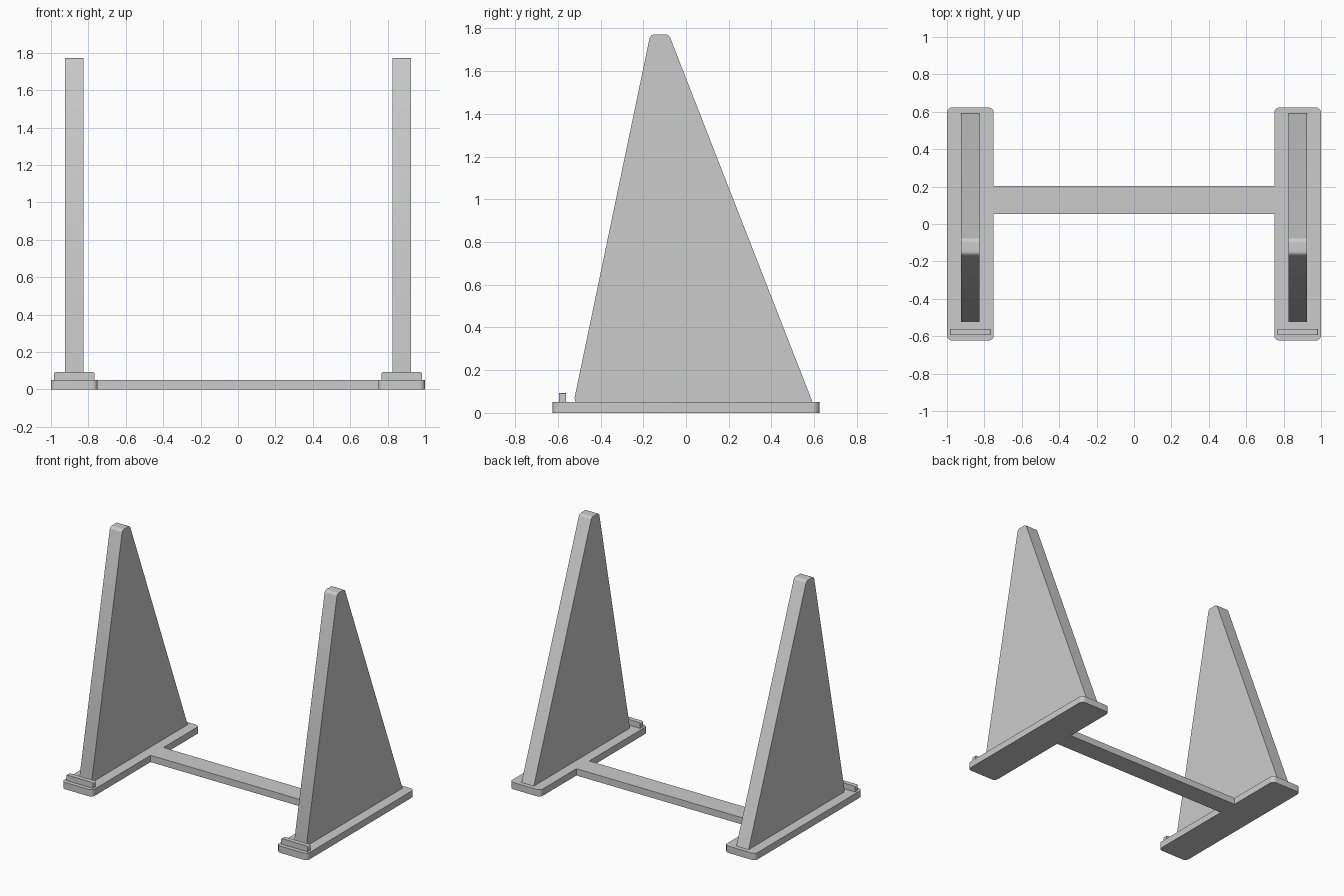
import bpy
import bmesh
import math
from mathutils import Vector

cube = bpy.data.objects.get("Cube")
if cube:
    bpy.data.objects.remove(cube, do_unlink=True)

grey = bpy.data.materials.new("plain grey")
grey.use_nodes = True
colour = (0.6, 0.6, 0.6, 1)
grey.diffuse_color = colour
grey.node_tree.nodes["Principled BSDF"].inputs["Base Color"].default_value = colour


def rounded(points, radii, steps=6):
    """Round each corner of a polygon with a tangent arc."""
    outline = []
    for i, (point, radius) in enumerate(zip(points, radii)):
        p = Vector(point)
        if radius == 0:
            outline.append(p)
            continue
        a = (Vector(points[i - 1]) - p).normalized()
        b = (Vector(points[(i + 1) % len(points)]) - p).normalized()
        half = a.angle(b) / 2
        centre = p + (a + b).normalized() * radius / math.sin(half)
        start = p + a * radius / math.tan(half) - centre
        end = p + b * radius / math.tan(half) - centre
        for k in range(steps + 1):
            spoke = start.lerp(end, k / steps).normalized()
            outline.append(centre + spoke * radius)
    return outline


def prism(name, outline, depth):
    """Extrude a closed outline along a vector."""
    bm = bmesh.new()
    face = bm.faces.new([bm.verts.new(p) for p in outline])
    new = bmesh.ops.extrude_face_region(bm, geom=[face])["geom"]
    verts = [v for v in new if isinstance(v, bmesh.types.BMVert)]
    bmesh.ops.translate(bm, verts=verts, vec=depth)
    bmesh.ops.recalc_face_normals(bm, faces=bm.faces)
    mesh = bpy.data.meshes.new(name)
    bm.to_mesh(mesh)
    bm.free()
    mesh.materials.append(grey)
    obj = bpy.data.objects.new(name, mesh)
    bpy.context.collection.objects.link(obj)
    bpy.ops.object.select_all(action="DESELECT")
    obj.select_set(True)
    bpy.context.view_layer.objects.active = obj
    bpy.ops.object.shade_smooth_by_angle(angle=math.radians(30))


def slab(name, x, y, z, radius=0):
    """Upright block with rounded vertical edges."""
    corners = [(x[0], y[0], z[0]), (x[1], y[0], z[0]),
               (x[1], y[1], z[0]), (x[0], y[1], z[0])]
    prism(name, rounded(corners, [radius] * 4), (0, 0, z[1] - z[0]))


FOOT = 0.05
for side, sx in (("left", 1), ("right", -1)):
    mid = 0.875 * sx
    # Foot plate
    slab(side + "_foot", (mid - 0.125, mid + 0.125), (-0.624, 0.624), (0, FOOT), 0.03)

    # Tapered upright panel with a rounded tip
    x = mid - 0.05
    profile = [(x, -0.518, FOOT), (x, 0.592, FOOT), (x, 0.588, 0.062),
               (x, -0.08, 1.772), (x, -0.167, 1.772), (x, -0.522, 0.07)]
    prism(side + "_upright", rounded(profile, [0, 0, 0, 0.025, 0.025, 0]), (0.1, 0, 0))

    # Stop lip across the front of the foot, with rounded upper corners
    lip = [(mid - 0.108, -0.594, FOOT), (mid + 0.108, -0.594, FOOT),
           (mid + 0.108, -0.594, 0.092), (mid - 0.108, -0.594, 0.092)]
    prism(side + "_front_lip", rounded(lip, [0, 0, 0.008, 0.008]), (0, 0.033, 0))

# Cross bar joining the feet
slab("cross_bar", (-0.75, 0.75), (0.054, 0.204), (0, FOOT))
